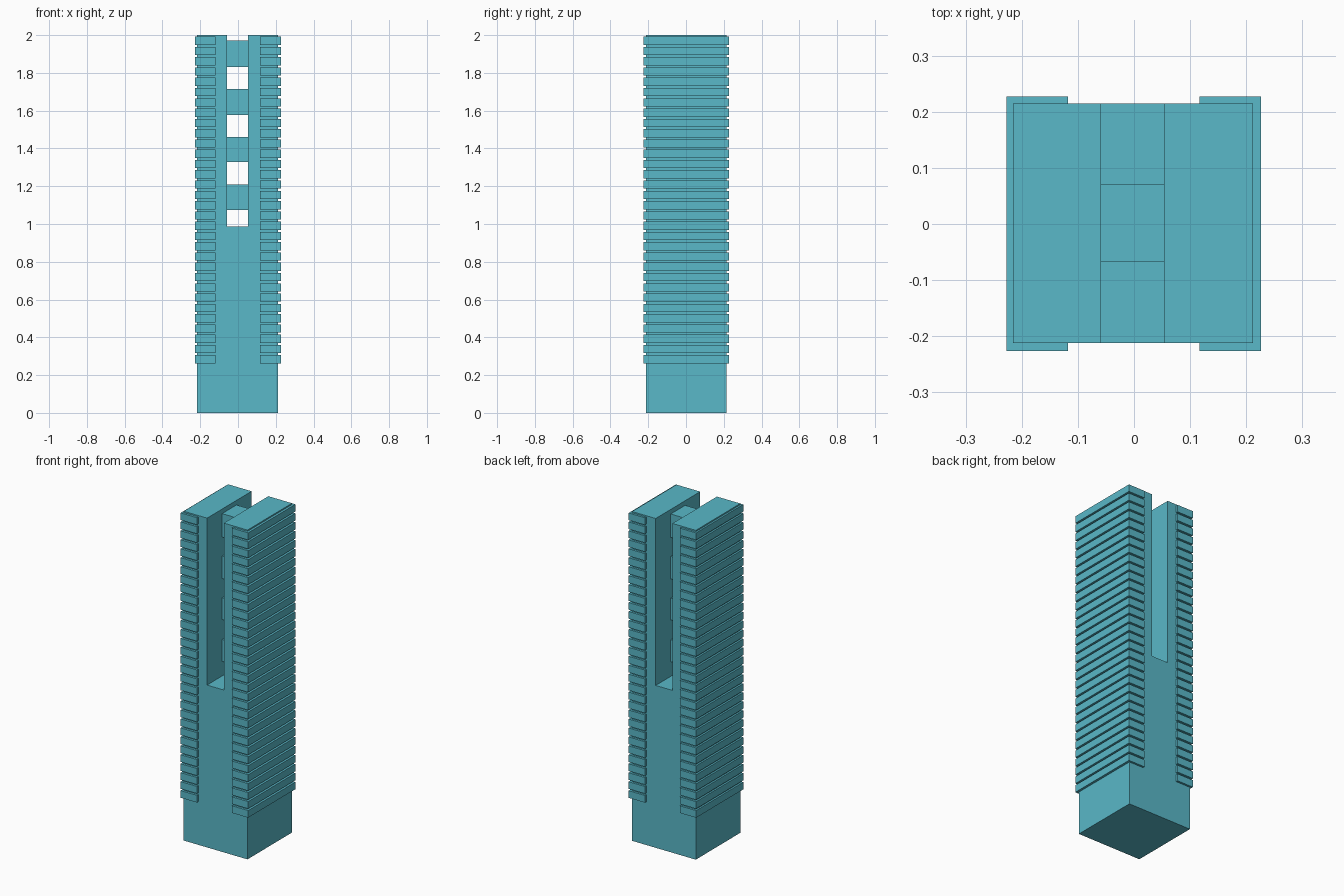
import bpy
import bmesh

if "Cube" in bpy.data.objects:
    bpy.data.objects.remove(bpy.data.objects["Cube"])

mat = bpy.data.materials.new("teal")
mat.diffuse_color = (0.1, 0.48, 0.58, 1)
mat.use_nodes = True
mat.node_tree.nodes["Principled BSDF"].inputs["Base Color"].default_value = mat.diffuse_color


def finish(name, bm):
    bmesh.ops.recalc_face_normals(bm, faces=bm.faces)
    mesh = bpy.data.meshes.new(name)
    bm.to_mesh(mesh)
    bm.free()
    mesh.materials.append(mat)
    ob = bpy.data.objects.new(name, mesh)
    bpy.context.collection.objects.link(ob)
    return ob


def box(name, x0, x1, y0, y1, z0, z1):
    bm = bmesh.new()
    bmesh.ops.create_cube(bm, size=1)
    for v in bm.verts:
        v.co.x = x1 if v.co.x > 0 else x0
        v.co.y = y1 if v.co.y > 0 else y0
        v.co.z = z1 if v.co.z > 0 else z0
    return finish(name, bm)


# Tower body: U-shaped front profile extruded through the depth
X0, X1, Y0, Y1 = -0.216, 0.2125, -0.2125, 0.2145
SX0, SX1, SLOT_Z = -0.059, 0.0535, 0.986
profile = [(X0, 0), (X1, 0), (X1, 2), (SX1, 2), (SX1, SLOT_Z),
           (SX0, SLOT_Z), (SX0, 2), (X0, 2)]
bm = bmesh.new()
face = bm.faces.new([bm.verts.new((x, Y0, z)) for x, z in profile])
ext = bmesh.ops.extrude_face_region(bm, geom=[face])
for v in ext["geom"]:
    if isinstance(v, bmesh.types.BMVert):
        v.co.y = Y1
finish("tower_body", bm)

# Sky bridges spanning the slot
for i, (z0, z1) in enumerate([(1.075, 1.208), (1.329, 1.461),
                              (1.578, 1.715), (1.83, 1.972)]):
    box(f"bridge_{i + 1}", SX0, SX1, -0.068, 0.07, z0, z1)

# Balcony bands wrapping the outer sides of both wings
COUNT, START, TOP, THICK = 32, 0.262, 1.992, 0.0435
pitch = (TOP - THICK - START) / (COUNT - 1)
for i in range(COUNT):
    z = START + i * pitch
    box(f"left_band_{i + 1}", -0.227, -0.118, -0.226, 0.227, z, z + THICK)
    box(f"right_band_{i + 1}", 0.1165, 0.2265, -0.226, 0.227, z, z + THICK)
